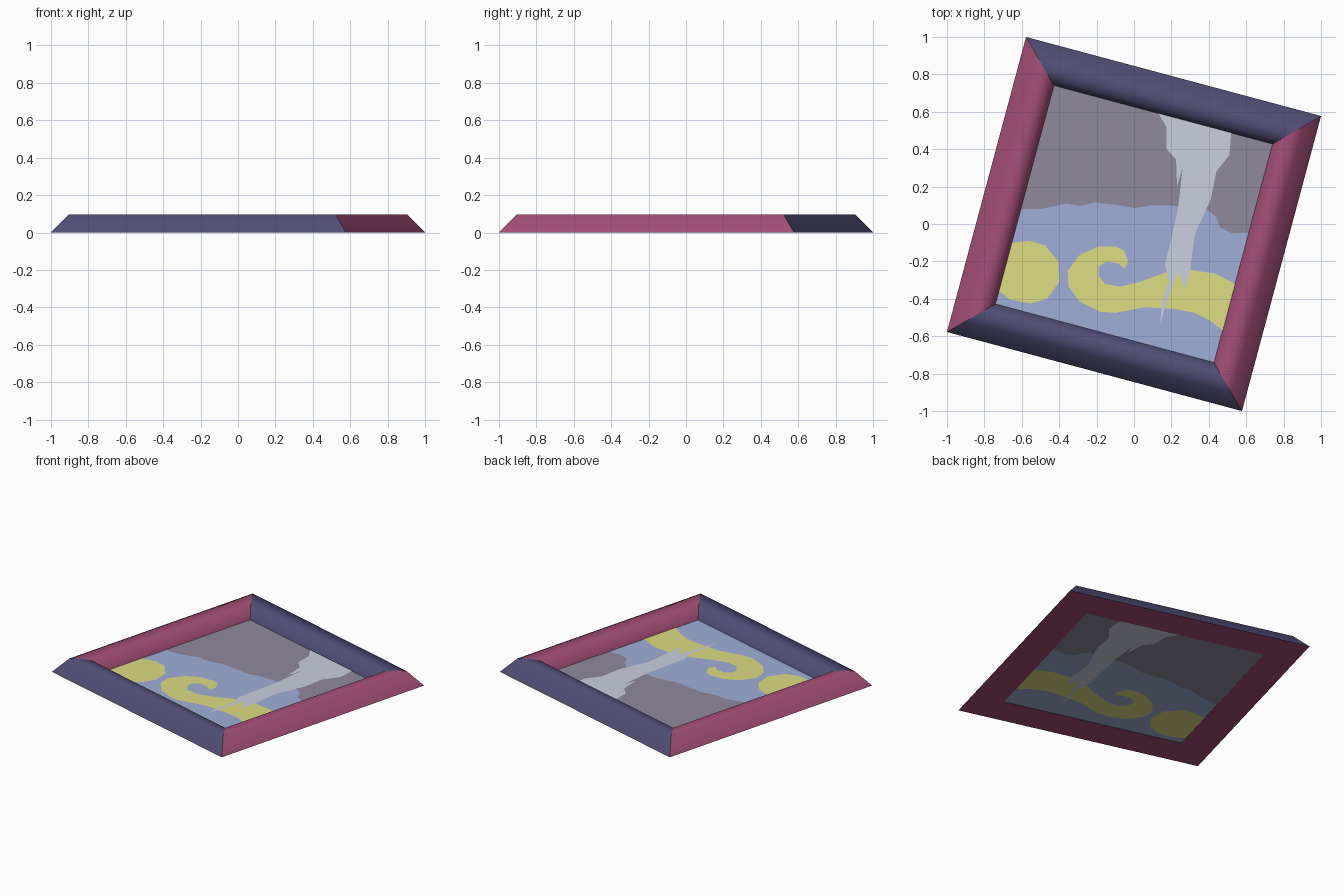
import bpy, bmesh, math
from mathutils import Matrix

if "Cube" in bpy.data.objects:
    bpy.data.objects.remove(bpy.data.objects["Cube"])

TURN = -math.radians(15)
OUT, WIDTH = 0.8165, 0.212
INNER = OUT - WIDTH


def material(name, rgb):
    m = bpy.data.materials.new(name)
    m.diffuse_color = [((c / 255 + 0.055) / 1.055) ** 2.4 for c in rgb] + [1]
    m.use_nodes = True
    m.node_tree.nodes["Principled BSDF"].inputs["Base Color"].default_value = m.diffuse_color
    return m


PINK = material("pink", (164, 78, 118))
INDIGO = material("indigo", (80, 78, 118))
SKY = material("periwinkle", (160, 175, 215))
MAUVE = material("mauve", (143, 138, 157))
PALE = material("pale", (202, 208, 223))
YELLOW = material("yellow", (221, 221, 130))


def finish(name, bm, *mats):
    me = bpy.data.meshes.new(name)
    bm.to_mesh(me)
    bm.free()
    ob = bpy.data.objects.new(name, me)
    for m in mats:
        me.materials.append(m)
    bpy.context.collection.objects.link(ob)
    return ob


# Moulding cross-section: distance in from the outer edge, height
PROFILE = [(0, 0), (0.077, 0.095), (0.14, 0.095), (0.175, 0.086), (WIDTH, 0)]


# Mitred frame side with a pink underside
def frame_side(name, index, mat):
    bm = bmesh.new()
    rows = [[bm.verts.new((s * (OUT - d), d - OUT, z)) for s in (-1, 1)]
            for d, z in PROFILE]
    for (a, b), (c, d) in zip(rows, rows[1:]):
        bm.faces.new((a, b, d, c))
    (a, b), (c, d) = rows[0], rows[-1]
    bm.faces.new((c, d, b, a)).material_index = 1
    bm.transform(Matrix.Rotation(TURN + index * math.pi / 2, 4, 'Z'))
    ob = finish(name, bm, mat, PINK)
    bpy.ops.object.select_all(action='DESELECT')
    ob.select_set(True)
    bpy.context.view_layer.objects.active = ob
    bpy.ops.object.shade_smooth_by_angle(angle=math.radians(60))


for i, (name, mat) in enumerate([("frame_front", INDIGO), ("frame_right", PINK),
                                 ("frame_back", INDIGO), ("frame_left", PINK)]):
    frame_side(name, i, mat)


# Flat picture shape, visible from both sides; higher levels cover lower ones
def picture_shape(name, points, level, mat):
    bm = bmesh.new()
    for side in (1, -1):
        z = 0.003 + side * (level + 0.2) * 0.001
        f = bm.faces.new([bm.verts.new((x, y, z)) for x, y in points])
        f.normal_update()
        if f.normal.z * side < 0:
            f.normal_flip()
    finish(name, bm, mat)


rot = Matrix.Rotation(TURN, 2)
corners = [tuple(rot @ Matrix.Diagonal((INNER, INNER)) @ Matrix.Identity(2).row[0] * x
                 + rot @ Matrix.Diagonal((INNER, INNER)) @ Matrix.Identity(2).row[1] * y)
           for x, y in ((-1, -1), (1, -1), (1, 1), (-1, 1))]
picture_shape("picture_panel", corners, 0, SKY)

# Mauve upper area
picture_shape("picture_upper_area", [
    (-.605, .08), (-.50, .08), (-.36, .11), (-.29, .095), (-.21, .115), (-.085, .10),
    (.005, .085), (.095, .10), (.19, .10), (.40, .07), (.44, .035), (.46, -.02),
    (.525, -.05), (.613, -.045), corners[2], corners[3]], 1, MAUVE)

# Yellow blob and curl
picture_shape("picture_blob", [
    (-.653, -.10), (-.555, -.09), (-.475, -.115), (-.405, -.20), (-.40, -.31),
    (-.465, -.40), (-.555, -.425), (-.66, -.405), (-.722, -.36)], 1, YELLOW)
picture_shape("picture_curl", [
    (-.05, -.24), (-.03, -.20), (-.055, -.14), (-.10, -.12), (-.19, -.12), (-.29, -.165),
    (-.355, -.25), (-.35, -.335), (-.29, -.415), (-.18, -.47), (-.10, -.475), (.06, -.445),
    (.22, -.455), (.325, -.475), (.405, -.515), (.475, -.57), (.541, -.32), (.435, -.265),
    (.30, -.245), (.165, -.26), (.03, -.31), (-.075, -.335), (-.155, -.32), (-.19, -.275),
    (-.19, -.23), (-.15, -.20), (-.085, -.21)], 1, YELLOW)

# Pale jagged streak
picture_shape("picture_streak", [
    (.13, .592), (.52, .488), (.51, .37), (.44, .28), (.41, .13), (.325, -.055),
    (.30, -.245), (.275, -.35), (.235, -.255), (.18, -.40), (.14, -.535), (.15, -.43),
    (.185, -.30), (.165, -.22), (.205, -.055), (.235, .08), (.25, .21), (.26, .30),
    (.23, .205), (.225, .345), (.175, .40), (.175, .515)], 2, PALE)
